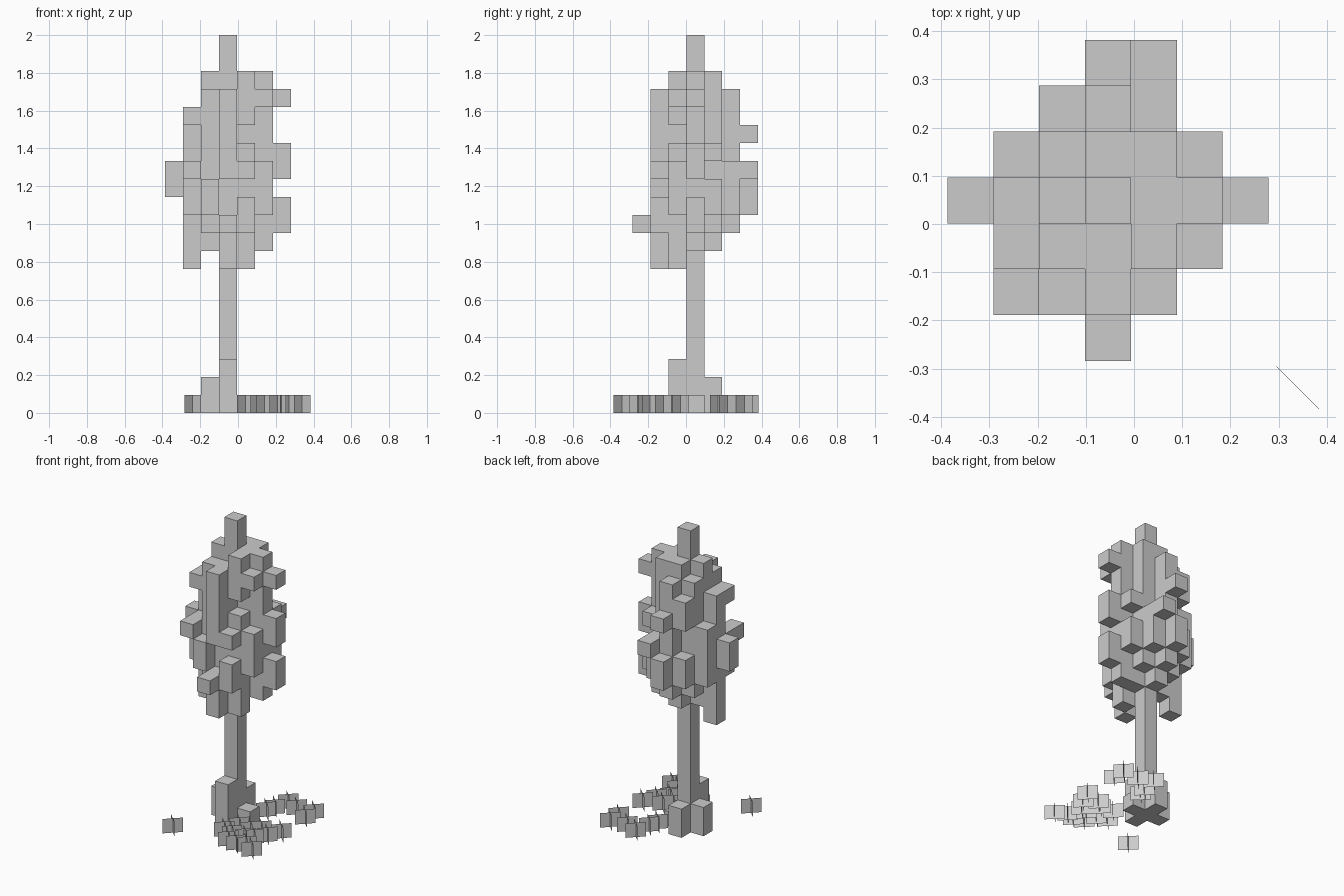
import bpy, bmesh
from math import pi
from mathutils import Vector, Matrix

cube = bpy.data.objects.get("Cube")
if cube:
    bpy.data.objects.remove(cube)

S = 2 / 21                              # size of one block
AXIS = Vector((-0.054, 0.049, 0))       # centre line of the trunk

grey = bpy.data.materials.new("plain grey")
grey.use_nodes = True
grey.diffuse_color = (0.6, 0.6, 0.6, 1)
grey.node_tree.nodes["Principled BSDF"].inputs["Base Color"].default_value = (0.6, 0.6, 0.6, 1)


def finish(name, bm):
    mesh = bpy.data.meshes.new(name)
    bm.to_mesh(mesh)
    bm.free()
    mesh.materials.append(grey)
    obj = bpy.data.objects.new(name, mesh)
    bpy.context.scene.collection.objects.link(obj)
    return obj


def cells(columns):
    """Expand columns (x, y, lowest, highest) into a set of block cells."""
    return {(x, y, z) for x, y, low, high in columns for z in range(low, high + 1)}


def block_mesh(name, filled, neighbours=frozenset()):
    """Make the outer skin of a set of blocks."""
    bm = bmesh.new()
    solid = filled | neighbours
    for cell in sorted(filled):
        centre = AXIS + Vector((cell[0], cell[1], cell[2] + 0.5)) * S
        for axis in range(3):
            for sign in (-1, 1):
                n = Vector((0, 0, 0))
                n[axis] = sign
                if tuple(int(c + d) for c, d in zip(cell, n)) in solid:
                    continue
                u = Vector((0, 0, 0))
                u[(axis + 1) % 3] = 1
                v = n.cross(u)
                corners = (-u - v, u - v, u + v, v - u)
                bm.faces.new([bm.verts.new(centre + (n + c) * S / 2) for c in corners])
    bmesh.ops.remove_doubles(bm, verts=bm.verts, dist=0.001)
    return finish(name, bm)


# Trunk with its tip, and roots of different heights
trunk = cells([(0, 0, 0, 20)])
roots = cells([(0, -1, 0, 2), (0, 1, 0, 1), (-1, 0, 0, 1), (1, 0, 0, 0)])
block_mesh("trunk_and_roots", trunk | roots)

# Foliage: a solid core, a notch in it, and uneven columns around each side
core = {(x, y, z) for x in (-1, 0, 1) for y in (-1, 0, 1) for z in range(9, 18)
        if z > 9 or x * y == 0}
core -= {(1, -1, 15)}
front = cells([(0, -2, 15, 17), (0, -2, 13, 14), (0, -2, 8, 10), (0, -3, 10, 10),
               (-1, -2, 11, 12), (-2, -2, 13, 13), (1, -2, 13, 13), (1, -2, 10, 11),
               (1, -1, 8, 9)])
left = cells([(2, 0, 9, 18), (3, 0, 10, 11), (3, 0, 13, 14), (3, 0, 17, 17),
              (2, -1, 11, 13), (2, -1, 17, 17), (2, 1, 11, 12), (2, 1, 14, 14)])
back = cells([(0, 2, 10, 17), (0, 3, 11, 12), (0, 3, 15, 15), (1, 3, 13, 13),
              (-1, 2, 11, 12), (-1, 2, 15, 16), (1, 2, 11, 13)])
right = cells([(-2, 0, 8, 16), (-3, 0, 12, 13), (-2, 1, 11, 14),
               (-2, -1, 11, 13), (-2, -1, 16, 16)])
crown = cells([(x, y, 18, 18) for x, y in ((-1, 0), (1, -1), (1, 0), (0, 1), (1, 1))])
block_mesh("foliage", (core | front | left | back | right | crown) - trunk, trunk)

# Fallen tufts: crossed upright plates scattered on the ground
spots = [(-.24, -.34), (.13, .34), (.34, .31), (.34, .22), (.11, .23), (.22, .3),
         (.34, -.03), (.3, -.12), (.25, -.19), (.34, -.34), (.21, -.32), (.11, -.22),
         (.14, -.3), (.08, -.1), (.17, -.11), (.22, -.07), (.27, -.3), (.2, -.21),
         (.09, .17), (.04, -.2)]
bm = bmesh.new()
for x, y in spots:
    for turn in (pi / 4, -pi / 4):
        place = (Matrix.Translation((x, y, S / 2)) @ Matrix.Rotation(turn, 4, 'Z')
                 @ Matrix.Rotation(pi / 2, 4, 'X') @ Matrix.Diagonal((0.125, S, 1, 1)))
        bmesh.ops.create_grid(bm, x_segments=1, y_segments=1, size=0.5, matrix=place)
finish("ground_tufts", bm)
